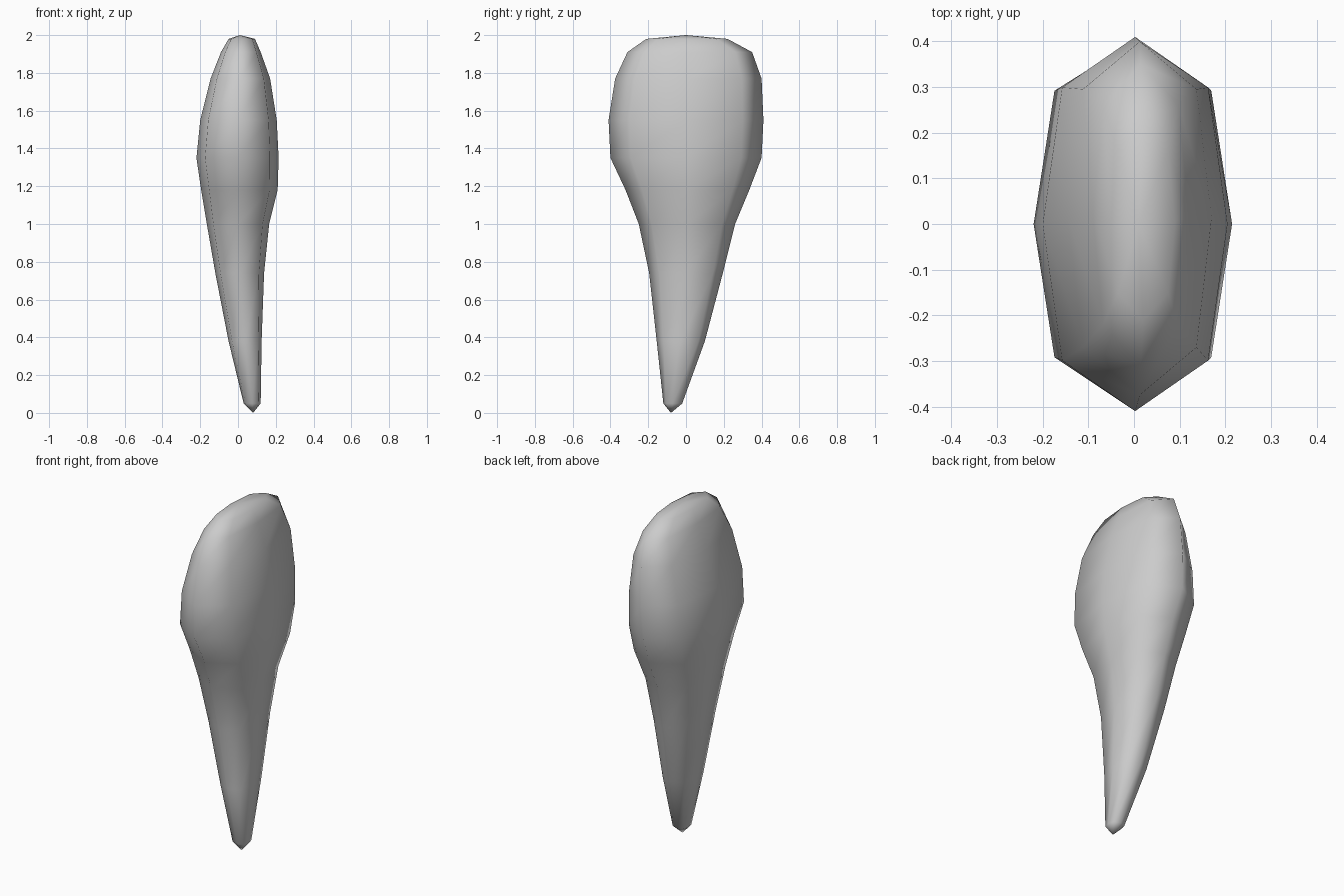
import bpy, bmesh
from mathutils import Vector

cube = bpy.data.objects.get("Cube")
if cube:
    bpy.data.objects.remove(cube, do_unlink=True)

# Plain grey enamel
grey = bpy.data.materials.new("warm_free_grey")
grey.name = "plain_grey"
grey.use_nodes = True
colour = (0.6, 0.6, 0.6, 1)
grey.diffuse_color = colour
grey.node_tree.nodes["Principled BSDF"].inputs["Base Color"].default_value = colour

# Cross-sections from root to crown: z, x min, x max, y min, y max
sections = [
    (0.05, 0.03, 0.12, -0.12, -0.02),
    (0.38, -0.05, 0.125, -0.155, 0.10),
    (0.74, -0.12, 0.138, -0.195, 0.195),
    (1.00, -0.165, 0.165, -0.25, 0.26),
    (1.18, -0.195, 0.21, -0.32, 0.335),
    (1.35, -0.22, 0.215, -0.40, 0.40),
    (1.55, -0.20, 0.205, -0.41, 0.41),
    (1.77, -0.145, 0.17, -0.375, 0.40),
    (1.91, -0.09, 0.12, -0.31, 0.35),
    (1.98, -0.05, 0.09, -0.21, 0.22),
]
# Eight-sided outline, slightly fuller than an ellipse
CX, CY = 0.79, 0.73
outline = [(1, 0), (CX, CY), (0, 1), (-CX, CY),
           (-1, 0), (-CX, -CY), (0, -1), (CX, -CY)]

bm = bmesh.new()


def ring(z, x0, x1, y0, y1):
    """One eight-sided loop filling the given bounds."""
    mid = Vector(((x0 + x1) / 2, (y0 + y1) / 2, z))
    return [bm.verts.new(mid + Vector((u * (x1 - x0) / 2, v * (y1 - y0) / 2, 0)))
            for u, v in outline]


def fan(loop, tip):
    """Close a loop to a point."""
    point = bm.verts.new(tip)
    for a, b in zip(loop, loop[1:] + loop[:1]):
        bm.faces.new((a, b, point))


# Loft the body, then close the root tip and the crown
rings = [ring(*s) for s in sections]
for low, high in zip(rings, rings[1:]):
    for i in range(len(outline)):
        j = (i + 1) % len(outline)
        bm.faces.new((low[i], low[j], high[j], high[i]))
fan(rings[0], (0.08, -0.08, 0))
fan(rings[-1], (0.01, 0, 2))
bmesh.ops.recalc_face_normals(bm, faces=bm.faces)

mesh = bpy.data.meshes.new("tooth")
bm.to_mesh(mesh)
bm.free()
mesh.materials.append(grey)
mesh.shade_smooth()
tooth = bpy.data.objects.new("tooth", mesh)
bpy.context.collection.objects.link(tooth)
